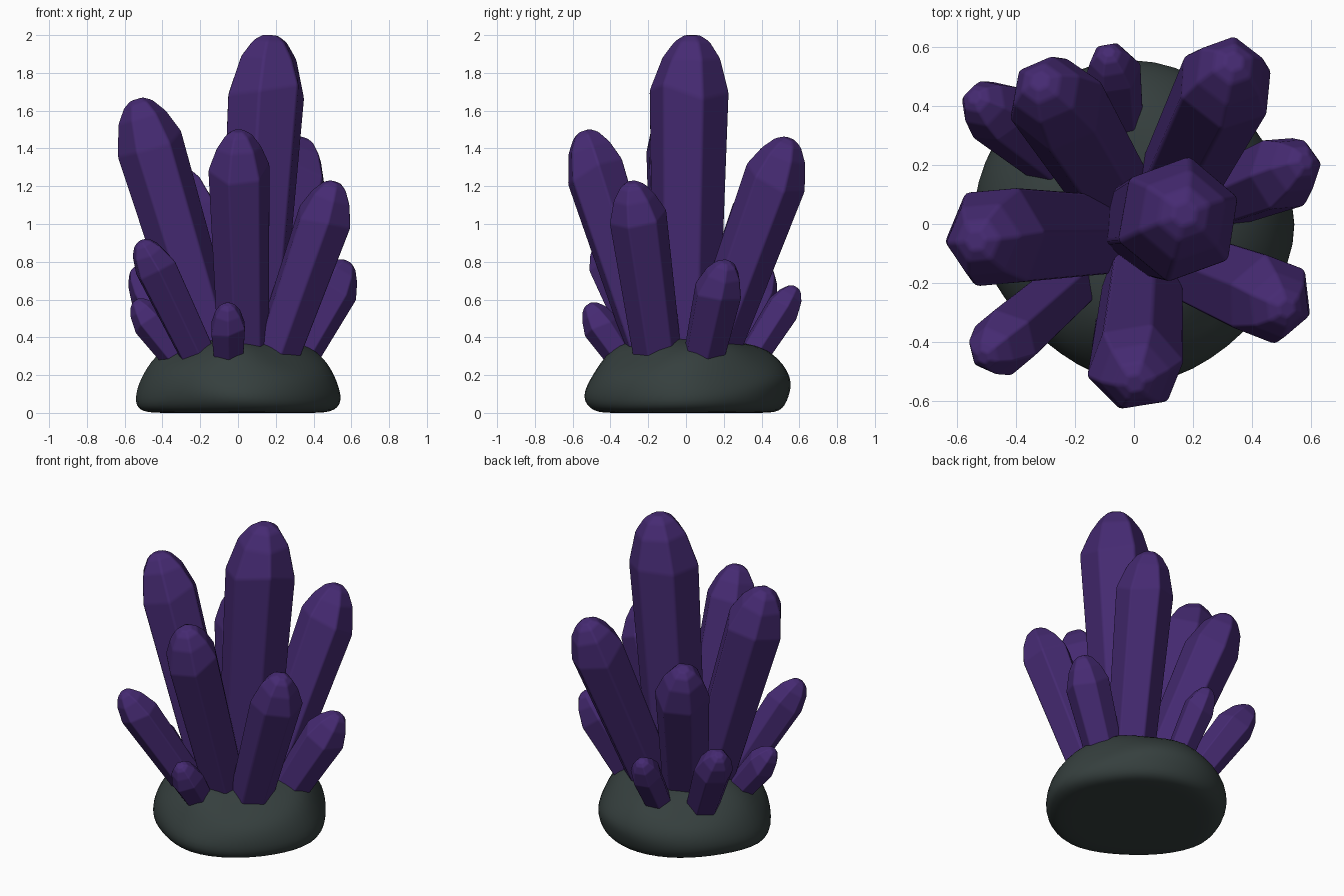
import bpy, bmesh, math, random
from mathutils import Vector

random.seed(4)
cube = bpy.data.objects.get("Cube")
if cube:
    bpy.data.objects.remove(cube, do_unlink=True)


def material(name, color):
    m = bpy.data.materials.new(name)
    m.use_nodes = True
    m.diffuse_color = color
    m.node_tree.nodes["Principled BSDF"].inputs["Base Color"].default_value = color
    return m


PURPLE = material("deep purple", (0.060, 0.023, 0.168, 1))
STONE = material("dark grey stone", (0.036, 0.050, 0.048, 1))


def loft(name, rings, mat):
    """Skin a list of vertex rings and cap both ends."""
    bm = bmesh.new()
    loops = [[bm.verts.new(p) for p in ring] for ring in rings]
    n = len(loops[0])
    for low, high in zip(loops, loops[1:]):
        for i in range(n):
            j = (i + 1) % n
            bm.faces.new((low[i], low[j], high[j], high[i]))
    bm.faces.new(loops[0][::-1])
    bm.faces.new(loops[-1])
    bmesh.ops.recalc_face_normals(bm, faces=bm.faces)
    for f in bm.faces:
        f.smooth = True
    mesh = bpy.data.meshes.new(name)
    bm.to_mesh(mesh)
    bm.free()
    mesh.materials.append(mat)
    obj = bpy.data.objects.new(name, mesh)
    bpy.context.collection.objects.link(obj)
    return obj


def crystal(name, root, tip, r, twist):
    """Six-sided shaft that widens upward and closes in a blunt, faceted point."""
    root, tip = Vector(root), Vector(tip)
    axis = (tip - root).normalized()
    u = Vector((0, 1, 0)).cross(axis).normalized()
    v = axis.cross(u)
    root = root - axis * 0.1
    length = (tip - root).length
    # height along the shaft, radius, sideways shift of the point
    profile = [(0, 0.88, 0), (length - 1.45 * r, 1.08, 0),
               (length - 0.6 * r, 0.79, 0.05), (length - 0.16 * r, 0.48, 0.07),
               (length, 0.22, 0.07)]
    lean = random.uniform(0, math.tau)
    wobble = [random.uniform(-0.22, 0.22) for _ in range(6)]
    rings = []
    for k, (h, s, shift) in enumerate(profile):
        ring = []
        for i in range(6):
            a = math.radians(twist) + math.tau * i / 6
            x = r * (s * math.cos(a) + shift * math.cos(lean))
            y = r * (s * math.sin(a) + shift * math.sin(lean))
            rise = wobble[i] * r if k == 1 else 0
            ring.append(root + axis * (h + rise) + u * x + v * y)
        rings.append(ring)
    obj = loft(name, rings, PURPLE)
    bevel = obj.modifiers.new("soft edges", 'BEVEL')
    bevel.width = 0.07 * r
    bevel.segments = 2
    bevel.limit_method = 'ANGLE'
    bevel.angle_limit = math.radians(4)
    bevel.harden_normals = True


# Crystals: name, root, tip, half width, twist
for spec in [
    ("main_crystal", (0.06, 0.00, 0.30), (0.17, 0.02, 2.00), 0.20, 20),
    ("tall_right_crystal", (-0.13, -0.04, 0.30), (-0.54, -0.045, 1.66), 0.17, 5),
    ("front_crystal", (0.03, -0.17, 0.30), (0.00, -0.55, 1.49), 0.155, 10),
    ("front_left_crystal", (0.20, -0.15, 0.30), (0.525, -0.28, 1.22), 0.145, 40),
    ("back_left_crystal", (0.14, 0.13, 0.30), (0.35, 0.55, 1.45), 0.16, 20),
    ("left_crystal", (0.30, 0.09, 0.28), (0.585, 0.205, 0.80), 0.125, 5),
    ("back_right_crystal", (-0.08, 0.12, 0.30), (-0.31, 0.49, 1.29), 0.155, 25),
    ("back_right_low_crystal", (-0.26, 0.21, 0.26), (-0.535, 0.435, 0.77), 0.11, 50),
    ("front_right_crystal", (-0.20, -0.19, 0.28), (-0.505, -0.455, 0.91), 0.11, 35),
    ("back_small_crystal", (-0.05, 0.34, 0.28), (-0.08, 0.585, 0.665), 0.09, 12),
    ("front_small_crystal", (-0.05, -0.36, 0.33), (-0.055, -0.525, 0.57), 0.095, 30),
    ("right_small_crystal", (-0.31, -0.08, 0.28), (-0.55, -0.12, 0.59), 0.09, 0),
]:
    crystal(*spec)

# Lumpy stone base: (height, radius) outline with an irregular plan,
# steeper at the back than the front
plan = [1.01, 0.96, 0.96, 1.0, 0.97, 0.95, 1.01, 0.94, 0.92, 1.0, 0.98, 0.96]
rings = []
for z, rad in [(0.0, 0.40), (0.0, 0.54), (0.08, 0.59), (0.19, 0.55),
               (0.31, 0.455), (0.395, 0.32), (0.395, 0.12)]:
    ring = []
    for i, lump in enumerate(plan):
        a = math.tau * i / len(plan)
        rr = rad * (lump + random.uniform(-0.045, 0.045))
        dz = 0
        if z > 0.05:
            rr *= 1 + 0.05 * math.sin(a) * (z > 0.1)
            dz = random.uniform(-0.045, 0.04)
        ring.append((rr * math.cos(a), rr * math.sin(a), z + dz))
    rings.append(ring)
stone = loft("stone_base", rings, STONE)
sub = stone.modifiers.new("rounding", 'SUBSURF')
sub.levels = sub.render_levels = 2
